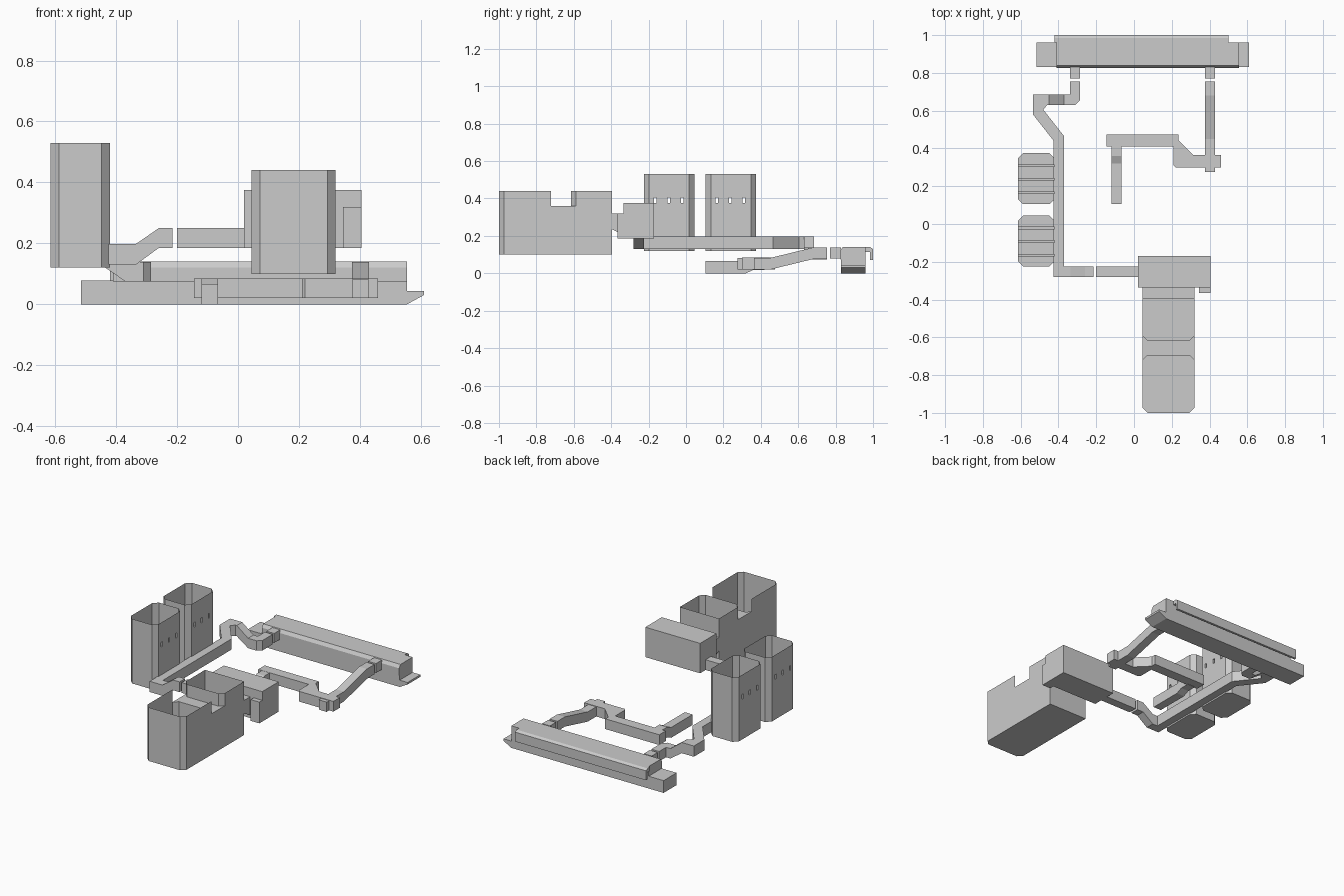
import bpy

if "Cube" in bpy.data.objects:
    bpy.data.objects.remove(bpy.data.objects["Cube"])


def make(name, verts, faces, fix=True):
    me = bpy.data.meshes.new(name)
    me.from_pydata(verts, [], faces)
    ob = bpy.data.objects.new(name, me)
    bpy.context.collection.objects.link(ob)
    if fix:
        import bmesh
        bm = bmesh.new()
        bm.from_mesh(me)
        bmesh.ops.remove_doubles(bm, verts=bm.verts, dist=1e-5)
        bmesh.ops.recalc_face_normals(bm, faces=bm.faces)
        bm.to_mesh(me)
        bm.free()
    return ob


def box(name, x0, x1, y0, y1, z0, z1):
    return prism(name, [(x0, y0), (x1, y0), (x1, y1), (x0, y1)], 'z', z0, z1)


def prism(name, pts, axis, a, b):
    """Extrude a 2D outline along an axis: x -> (y,z), y -> (x,z), z -> (x,y)."""
    put = {'x': lambda p, t: (t, p[0], p[1]),
           'y': lambda p, t: (p[0], t, p[1]),
           'z': lambda p, t: (p[0], p[1], t)}[axis]
    n = len(pts)
    v = [put(p, a) for p in pts] + [put(p, b) for p in pts]
    f = [list(range(n)), list(range(n, 2 * n))]
    f += [(i, (i + 1) % n, n + (i + 1) % n, n + i) for i in range(n)]
    return make(name, v, f)


def duct(name, rings):
    """Rectangular duct through stations (left xy, right xy, bottom z, top z)."""
    v, f = [], []
    for a, b, z0, z1 in rings:
        v += [(*a, z0), (*b, z0), (*b, z1), (*a, z1)]
    for i in range(0, len(v) - 4, 4):
        f += [(i + k, i + (k + 1) % 4, i + 4 + (k + 1) % 4, i + 4 + k) for k in range(4)]
    n = len(v)
    f += [(0, 1, 2, 3), (n - 4, n - 3, n - 2, n - 1)]
    return make(name, v, f)


class Sheets:
    """Collects thin wall panels into one object."""

    def __init__(self):
        self.v, self.f = [], []

    def poly(self, pts):
        n = len(self.v)
        self.v += pts
        self.f.append(list(range(n, n + len(pts))))

    def walls(self, pts, z0, z1, closed=True):
        for i in range(len(pts) if closed else len(pts) - 1):
            p, q = pts[i], pts[(i + 1) % len(pts)]
            self.poly([(*p, z0), (*q, z0), (*q, z1), (*p, z1)])


def octagon(x0, x1, y0, y1, c):
    return [(x0 + c, y0), (x1 - c, y0), (x1, y0 + c), (x1, y1 - c),
            (x1 - c, y1), (x0 + c, y1), (x0, y1 - c), (x0, y0 + c)]


# Rear base: lower rail, upper body, overhanging lip, wedge tip
box("rear_lower_rail", -0.515, 0.555, 0.83, 0.96, 0, 0.078)
prism("rear_body", [(0.825, 0.075), (0.96, 0.075), (0.96, 0.14), (0.838, 0.14), (0.825, 0.12)],
      'x', -0.41, 0.555)
prism("rear_lip", [(0.96, 0.14), (0.985, 0.14), (1.0, 0.13), (1.0, 0.07), (0.985, 0.07),
                   (0.985, 0.115), (0.96, 0.115)], 'x', -0.42, 0.50)
prism("rear_wedge", [(0.555, 0), (0.61, 0.03), (0.61, 0.043), (0.555, 0.043)], 'y', 0.83, 0.96)
for side, x in (("left", -0.34), ("right", 0.375)):
    box(side + "_stub", x, x + 0.055, 0.77, 0.83, 0.078, 0.138)

# Right-hand ducts
xa, xb = 0.375, 0.43
duct("right_duct", [((xa, y), (xb, y), z, z + 0.062) for y, z in
                    ((0.755, 0.076), (0.68, 0.076), (0.45, 0.02), (0.275, 0.02))])
prism("cross_duct", [(-0.145, 0.41), (0.21, 0.41), (0.21, 0.31), (0.22, 0.30), (0.46, 0.30),
                     (0.46, 0.365), (0.315, 0.365), (0.235, 0.445), (0.235, 0.475),
                     (-0.145, 0.475)], 'z', 0.02, 0.085)
duct("end_duct", [((-0.12, y), (-0.065, y), z, z + 0.066) for y, z in
                  ((0.42, 0.018), (0.36, 0.018), (0.32, 0), (0.105, 0))])

# Long left duct, from the stub round to the front
lo, mid, hi = (0.075, 0.138), (0.13, 0.198), (0.185, 0.25)
duct("left_duct", [
    ((-0.34, 0.755), (-0.285, 0.755), *lo),
    ((-0.34, 0.686), (-0.285, 0.655), *lo),
    ((-0.342, 0.685), (-0.31, 0.63), *lo),
    ((-0.37, 0.685), (-0.37, 0.63), *lo),
    ((-0.45, 0.685), (-0.45, 0.63), *mid),
    ((-0.535, 0.685), (-0.46, 0.63), *mid),
    ((-0.535, 0.58), (-0.48, 0.605), *mid),
    ((-0.425, 0.44), (-0.37, 0.465), *mid),
    ((-0.425, -0.28), (-0.37, -0.225), *mid),
    ((-0.335, -0.28), (-0.335, -0.225), *mid),
    ((-0.26, -0.28), (-0.26, -0.225), *hi),
    ((-0.215, -0.28), (-0.215, -0.225), *hi)])
box("feeder_duct", -0.20, 0.02, -0.28, -0.225, 0.185, 0.25)

# Two open tanks with three square cross tubes each
for name, y0 in (("rear_tank", 0.105), ("front_tank", -0.225)):
    x0, x1, y1, c = -0.615, -0.42, y0 + 0.27, 0.028
    s = Sheets()
    o = octagon(x0, x1, y0, y1, c)
    s.poly([(*p, 0.12) for p in o])
    s.walls(o, 0.12, 0.375)
    s.walls(o, 0.405, 0.53)
    for i in (0, 1, 3, 4, 5, 7):
        if i in (1, 3, 5, 7, 0, 4):
            s.walls([o[i], o[(i + 1) % 8]], 0.375, 0.405, False)
    holes = [y0 + 0.06 + 0.072 * k for k in range(3)]
    cuts = [y0 + c] + [h + d for h in holes for d in (-0.007, 0.007)] + [y1 - c]
    for x in (x0, x1):
        for a, b in zip(cuts[::2], cuts[1::2]):
            s.walls([(x, a), (x, b)], 0.375, 0.405, False)
    for h in holes:
        a, b = h - 0.007, h + 0.007
        for y in (a, b):
            s.walls([(x0, y), (x1, y)], 0.375, 0.405, False)
        for z in (0.375, 0.405):
            s.poly([(x0, a, z), (x1, a, z), (x1, b, z), (x0, b, z)])
    make(name, s.v, s.f)

# Large front bin: two compartments joined by a low saddle
x0, x1, c = 0.045, 0.32, 0.027
s = Sheets()
A = octagon(x0, x1, -1.0, -0.695, c)
B = [(x0, -0.395), (x0, -0.615 + c), (x0 + c, -0.615), (x1 - c, -0.615),
     (x1, -0.615 + c), (x1, -0.395)]
s.walls(A, 0.10, 0.36)
s.walls([A[6], A[7], A[0], A[1], A[2], A[3]], 0.36, 0.44, False)
s.walls(B, 0.10, 0.44)
for x in (x0, x1):
    s.walls([(x, -0.722), (x, -0.588)], 0.10, 0.36, False)
s.poly([(*p, 0.36) for p in (A[6], A[5], A[4], A[3], B[4], B[3], B[2], B[1])])
s.poly([(*p, 0.10) for p in (A[7], A[0], A[1], A[2], B[5], B[0])])
make("front_bin", s.v, s.f)

# Feeder housing behind the bin
box("feeder_housing", 0.02, 0.405, -0.335, -0.17, 0.185, 0.375)
box("feeder_side_box", 0.345, 0.405, -0.365, -0.335, 0.185, 0.32)
prism("bin_link", [(-0.395, 0.235), (-0.335, 0.205), (-0.335, 0.32), (-0.395, 0.32)],
      'x', x0, x1)
